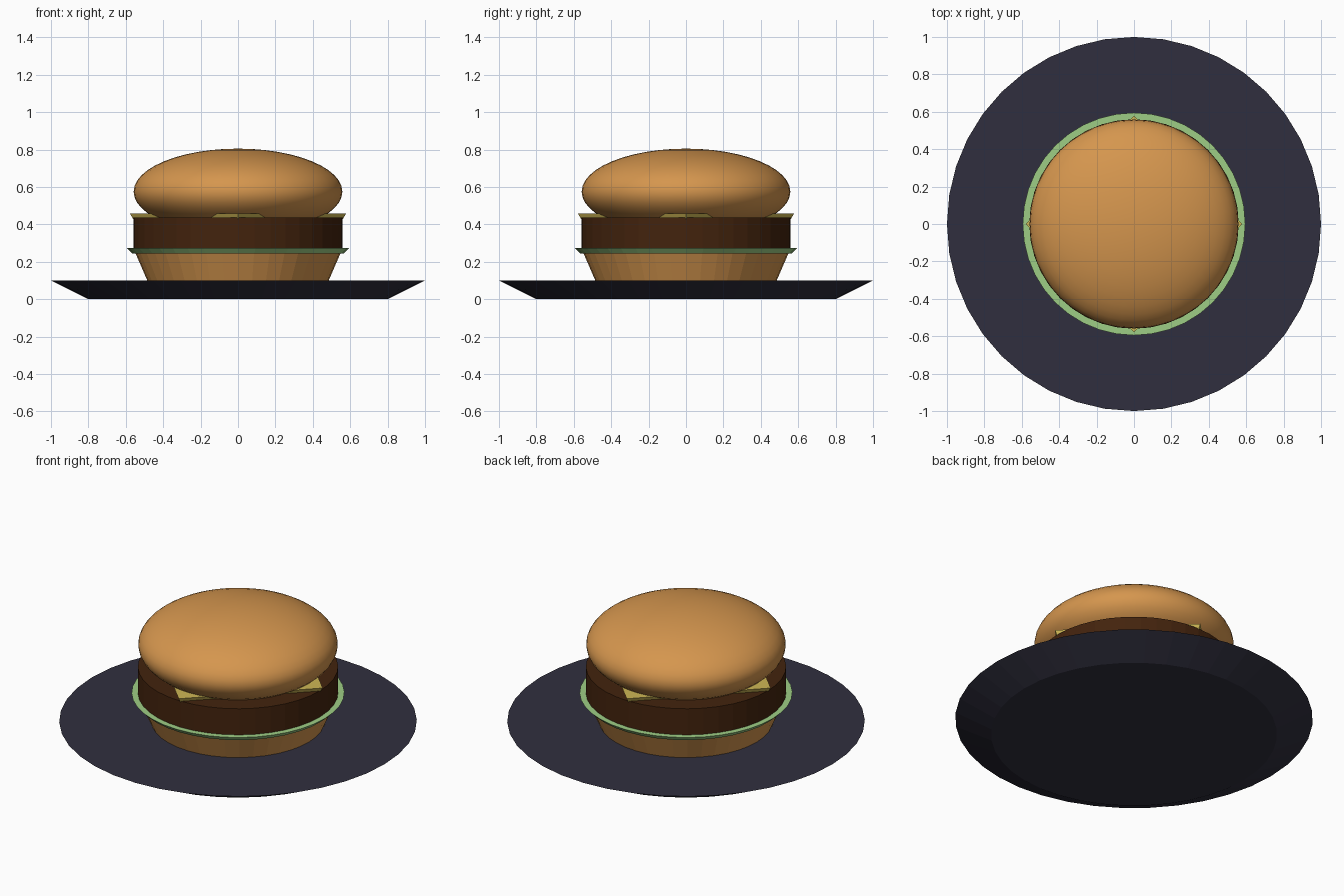
import bpy
import math

cube = bpy.data.objects.get("Cube")
if cube:
    bpy.data.objects.remove(cube, do_unlink=True)


def linear(c):
    c /= 255
    return c / 12.92 if c <= 0.04045 else ((c + 0.055) / 1.055) ** 2.4


def material(name, *rgb):
    color = [linear(c) for c in rgb] + [1.0]
    mat = bpy.data.materials.new(name)
    mat.use_nodes = True
    mat.diffuse_color = color
    bsdf = next(n for n in mat.node_tree.nodes if n.type == "BSDF_PRINCIPLED")
    bsdf.inputs["Base Color"].default_value = color
    return mat


def layer(name, mat, low_radius, high_radius, bottom, top, sides=40):
    """Round or square slab whose wall may flare outward."""
    bpy.ops.mesh.primitive_cone_add(
        vertices=sides, radius1=low_radius, radius2=high_radius,
        depth=top - bottom, location=(0, 0, (bottom + top) / 2))
    obj = bpy.context.object
    obj.name = name
    obj.data.materials.append(mat)
    return obj


slate = material("dark slate", 48, 47, 62)
bread = material("toasted bread", 213, 150, 78)
green = material("lettuce green", 158, 206, 133)
brown = material("grilled brown", 67, 35, 13)
yellow = material("cheese yellow", 206, 183, 85)

# Stacked layers from the plate upward
layer("plate", slate, 0.80, 1.0, 0, 0.10)
layer("bottom_bun", bread, 0.485, 0.55, 0.10, 0.25)
layer("lettuce", green, 0.565, 0.595, 0.245, 0.275)
layer("patty", brown, 0.56, 0.56, 0.26, 0.436)

# Square cheese slice with its corners on the axes
layer("cheese", yellow, 0.56, 0.578, 0.428, 0.458, sides=4)

# Flattened, smooth top bun sunk into the patty
bpy.ops.mesh.primitive_uv_sphere_add(
    segments=48, ring_count=24, radius=1, location=(0, 0, 0.575))
bun = bpy.context.object
bun.name = "top_bun"
bun.scale = (0.558, 0.558, 0.23)
bpy.ops.object.transform_apply(location=False, rotation=False, scale=True)
bun.data.materials.append(bread)
bpy.ops.object.shade_smooth_by_angle(angle=math.radians(40))
